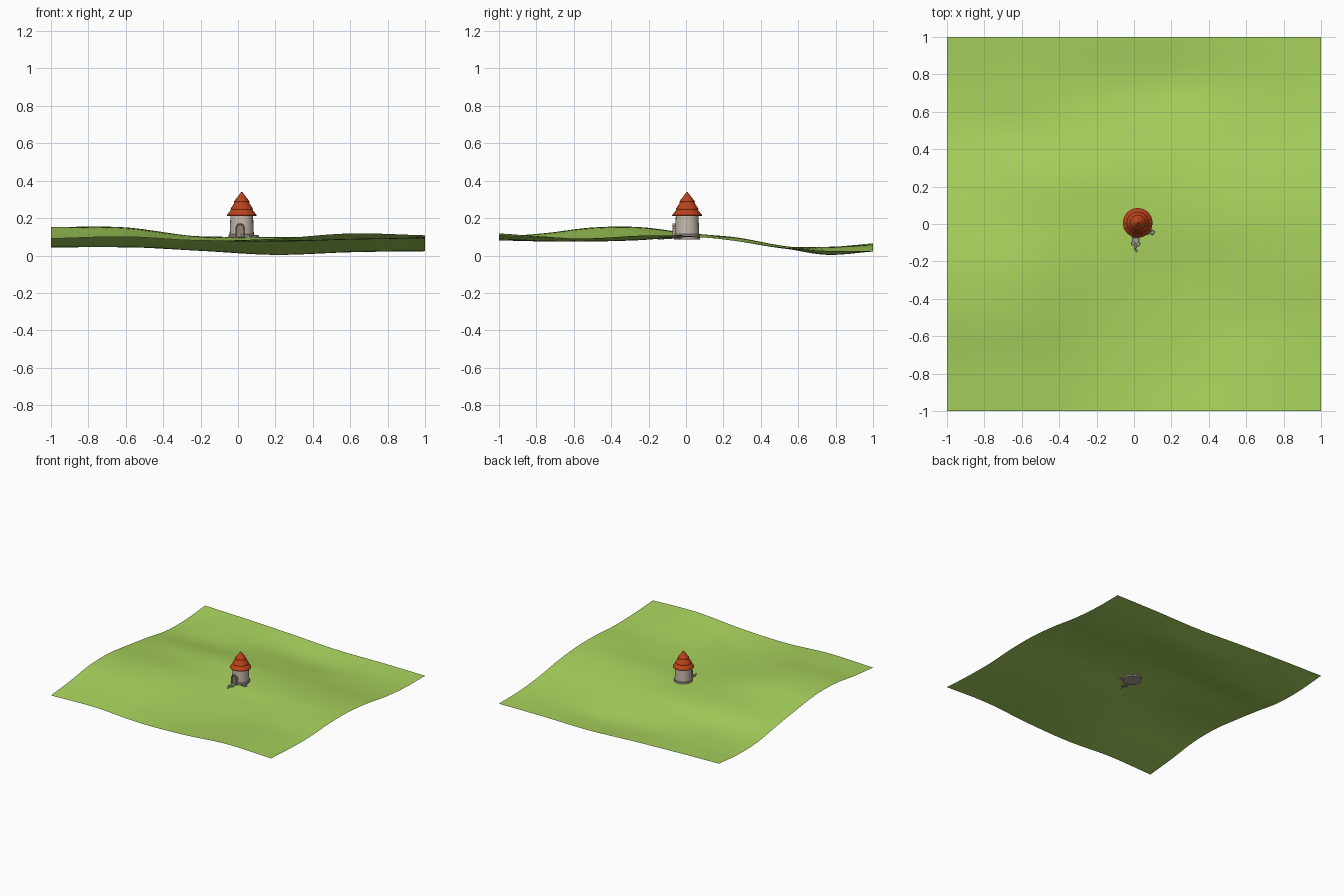
import bpy, bmesh, math
from math import sin, cos, pi
from mathutils import Matrix, Vector

if "Cube" in bpy.data.objects:
    bpy.data.objects.remove(bpy.data.objects["Cube"])


def material(name, rgb):
    m = bpy.data.materials.new(name)
    m.diffuse_color = (*rgb, 1)
    m.use_nodes = True
    m.node_tree.nodes["Principled BSDF"].inputs["Base Color"].default_value = m.diffuse_color
    return m


GRASS = material("grass green", (0.40, 0.66, 0.11))
WALL = material("pale stone", (0.56, 0.49, 0.41))
TRIM = material("grey stone", (0.40, 0.35, 0.31))
ROOF = material("red tile", (0.50, 0.055, 0.01))
DOOR = material("weathered wood", (0.33, 0.24, 0.17))

# Coarse hill heights: rows run front to back, columns left to right
HILLS = [
    [.090, .100, .080, .090, .118, .108],
    [.115, .118, .082, .076, .100, .095],
    [.148, .145, .090, .075, .085, .092],
    [.150, .148, .100, .082, .093, .106],
    [.122, .120, .102, .098, .103, .105],
    [.088, .098, .098, .085, .080, .082],
    [.050, .050, .055, .045, .040, .045],
    [.045, .045, .025, .004, .018, .025],
    [.065, .055, .040, .022, .025, .023],
]


def spline(v, t):
    """Smooth curve through evenly spaced values, t from 0 to 1."""
    p = [2 * v[0] - v[1]] + list(v) + [2 * v[-1] - v[-2]]
    s = t * (len(v) - 1)
    i = min(int(s), len(v) - 2)
    f = s - i
    a, b, c, d = p[i:i + 4]
    return b + .5 * f * (c - a + f * (2*a - 5*b + 4*c - d + f * (3*(b - c) + d - a)))


def ground(x, y):
    return spline([spline(r, (x + 1) / 2) for r in HILLS], (y + 1) / 2)


def finish(name, bm, mat, smooth=None):
    me = bpy.data.meshes.new(name)
    bm.to_mesh(me)
    bm.free()
    me.materials.append(mat)
    ob = bpy.data.objects.new(name, me)
    bpy.context.collection.objects.link(ob)
    if smooth is not None:
        bpy.context.view_layer.objects.active = ob
        ob.select_set(True)
        bpy.ops.object.shade_smooth_by_angle(angle=math.radians(smooth))
        ob.select_set(False)
    return ob


def lathe(name, profile, sides, mat, smooth=None):
    """Closed solid of revolution around the tower axis."""
    bm = bmesh.new()
    rings = [[bm.verts.new((CX + r * cos(2*pi*k/sides), CY + r * sin(2*pi*k/sides), z))
              for k in range(sides)] for r, z in profile]
    for a, b in zip(rings, rings[1:]):
        for k in range(sides):
            j = (k + 1) % sides
            bm.faces.new((a[k], a[j], b[j], b[k]))
    bm.faces.new(rings[0][::-1])
    bm.faces.new(rings[-1])
    return finish(name, bm, mat, smooth)


def block(name, centre, size, mat, turn=0.0, axis='Z'):
    bm = bmesh.new()
    bmesh.ops.create_cube(bm, size=1, matrix=Matrix.Translation(centre)
                          @ Matrix.Rotation(turn, 4, axis)
                          @ Matrix.Diagonal((*size, 1)))
    bmesh.ops.bevel(bm, geom=bm.edges[:], offset=min(size) * .15, segments=1, affect='EDGES')
    return finish(name, bm, mat)


# Rolling ground sheet
N = 48
bm = bmesh.new()
bmesh.ops.create_grid(bm, x_segments=N, y_segments=N, size=1)
for v in bm.verts:
    v.co.z = ground(v.co.x, v.co.y)
finish("hill_ground", bm, GRASS, 60)

# Tower body with a low stone footing
CX, CY = 0.02, 0.006
lathe("tower_wall", [(.066, .088), (.064, .13), (.060, .225)], 24, WALL, 40)
lathe("tower_footing", [(.070, .086), (.070, .110), (.066, .114)], 24, TRIM, 40)

# Three overlapping roof tiers
for i, (r0, z0, r1, z1) in enumerate([(.080, .212, .048, .256),
                                      (.060, .246, .030, .296),
                                      (.042, .284, .002, .340)]):
    lathe(f"roof_tier_{i + 1}", [(r0 - .006, z0 + .002), (r0, z0), (r0, z0 + .004), (r1, z1)],
          16, ROOF)

# Arched door panel
DX, DZ, DR = .012, .146, .018
FRONT = CY - .064
bm = bmesh.new()
outline = [(DR, .092)] + [(DR * cos(a * pi / 8), DZ + DR * sin(a * pi / 8)) for a in range(9)] + [(-DR, .092)]
face = bm.faces.new([bm.verts.new((DX + x, FRONT - .004, z)) for x, z in outline])
out = bmesh.ops.extrude_face_region(bm, geom=[face])
bmesh.ops.translate(bm, vec=(0, .014, 0), verts=[e for e in out["geom"] if isinstance(e, bmesh.types.BMVert)])
bmesh.ops.recalc_face_normals(bm, faces=bm.faces[:])
finish("door", bm, DOOR)

# Stone door frame: jambs and arch stones
for s in (-1, 1):
    block("door_jamb", (DX + s * (DR + .003), FRONT - .002, .119), (.008, .026, .054), TRIM)
for k in range(7):
    a = pi * (k + .5) / 7
    block("arch_stone", (DX + (DR + .003) * cos(a), FRONT - .002, DZ + (DR + .003) * sin(a)),
          (.008, .026, .010), TRIM, -a, 'Y')

# Path stones leading to the door, and loose stones beside the wall
for i, (x, y, s) in enumerate([(.010, -.085, .034), (-.004, -.103, .022), (.022, -.108, .024),
                               (.006, -.124, .018), (.012, -.142, .014)]):
    block("path_stone", (x, y, ground(x, y) - .001), (s, s * .7, .012), TRIM, .5 * i)
for x, y, s in [(.098, -.046, .024), (.082, -.034, .020), (.072, -.052, .014)]:
    block("loose_stone", (x, y, ground(x, y) + .004), (s, s * .8, .018), TRIM, x * 9)
